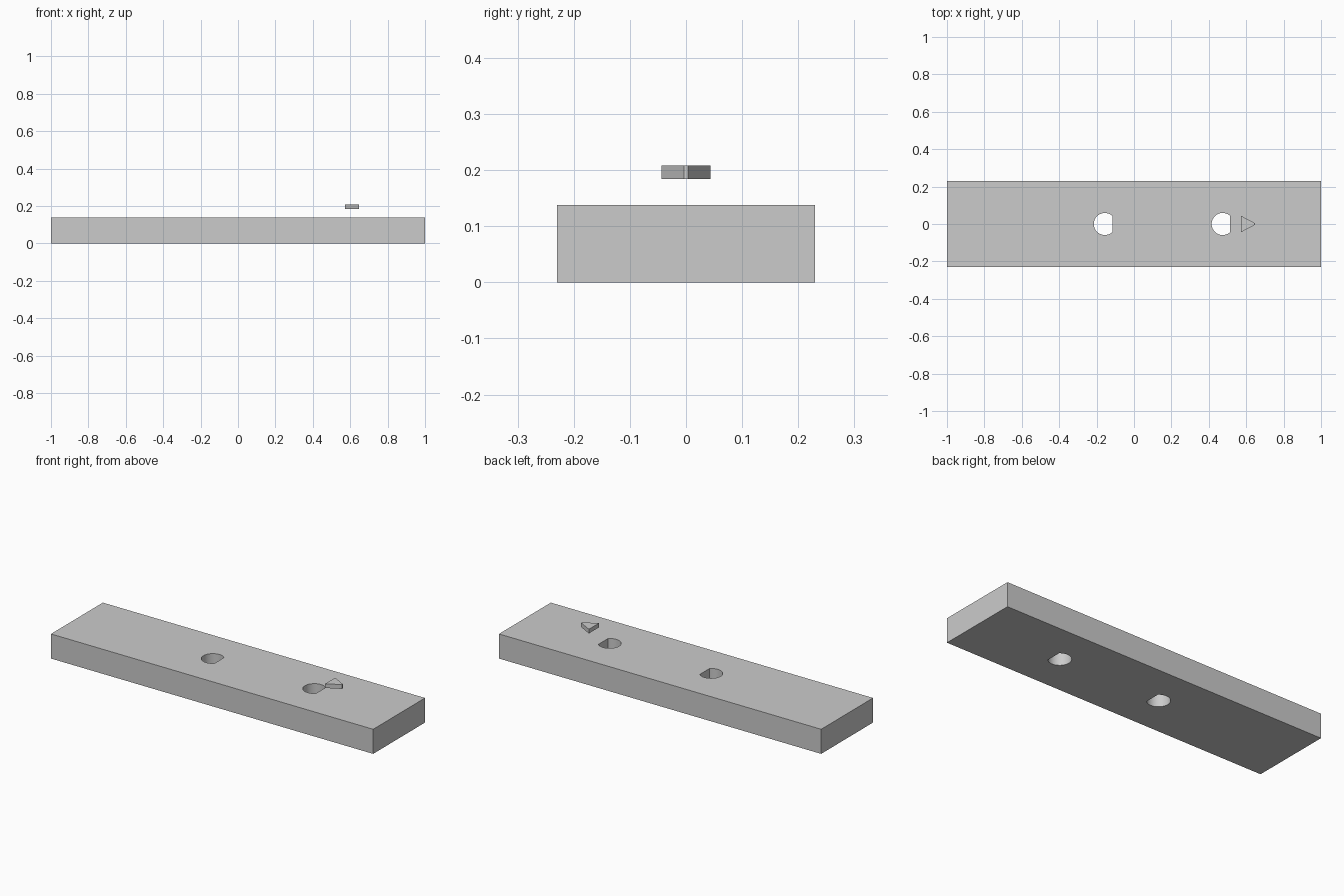
import bpy
import bmesh
from math import acos, cos, sin, pi

cube = bpy.data.objects.get("Cube")
if cube:
    bpy.data.objects.remove(cube, do_unlink=True)

grey = bpy.data.materials.new("plain grey")
grey.use_nodes = True
COLOUR = (0.6, 0.6, 0.6, 1)
grey.diffuse_color = COLOUR
grey.node_tree.nodes["Principled BSDF"].inputs["Base Color"].default_value = COLOUR


def prism(name, outline, z0, z1):
    """Extrude a counter-clockwise outline from z0 to z1."""
    bm = bmesh.new()
    base = bm.faces.new([bm.verts.new((x, y, z0)) for x, y in outline])
    top = bmesh.ops.extrude_face_region(bm, geom=[base], use_keep_orig=True)["geom"]
    for v in top:
        if isinstance(v, bmesh.types.BMVert):
            v.co.z = z1
    bmesh.ops.recalc_face_normals(bm, faces=bm.faces)
    mesh = bpy.data.meshes.new(name)
    bm.to_mesh(mesh)
    bm.free()
    mesh.materials.append(grey)
    obj = bpy.data.objects.new(name, mesh)
    bpy.context.collection.objects.link(obj)
    return obj


def d_outline(cx, radius, flat, steps=40):
    """Circle with its +x side cut off flat."""
    a = acos(flat / radius)
    sweep = 2 * (pi - a)
    angles = [a + sweep * i / steps for i in range(steps + 1)]
    return [(cx + radius * cos(t), radius * sin(t)) for t in angles]


# Flat rectangular bar
L, W, H = 1.0, 0.23, 0.138
bar = prism("bar", [(-L, -W), (L, -W), (L, W), (-L, W)], 0, H)

# Two D-shaped through holes
for i, cx in enumerate((-0.156, 0.474)):
    cutter = prism(f"hole_cutter_{i + 1}", d_outline(cx, 0.059, 0.04), -0.1, H + 0.1)
    cut = bar.modifiers.new("hole", "BOOLEAN")
    cut.object = cutter
    cut.operation = "DIFFERENCE"
    cut.solver = "EXACT"
    bpy.context.view_layer.objects.active = bar
    bpy.ops.object.modifier_apply(modifier=cut.name)
    bpy.data.objects.remove(cutter, do_unlink=True)

# Smooth hole walls with sharp edges
bpy.ops.object.select_all(action="DESELECT")
bar.select_set(True)
bpy.context.view_layer.objects.active = bar
bpy.ops.object.shade_smooth_by_angle(angle=pi / 6)

# Floating arrow marker with a blunt tip
prism("arrow_marker",
      [(0.572, -0.044), (0.648, -0.004), (0.648, 0.004), (0.572, 0.044)],
      0.184, 0.208)
